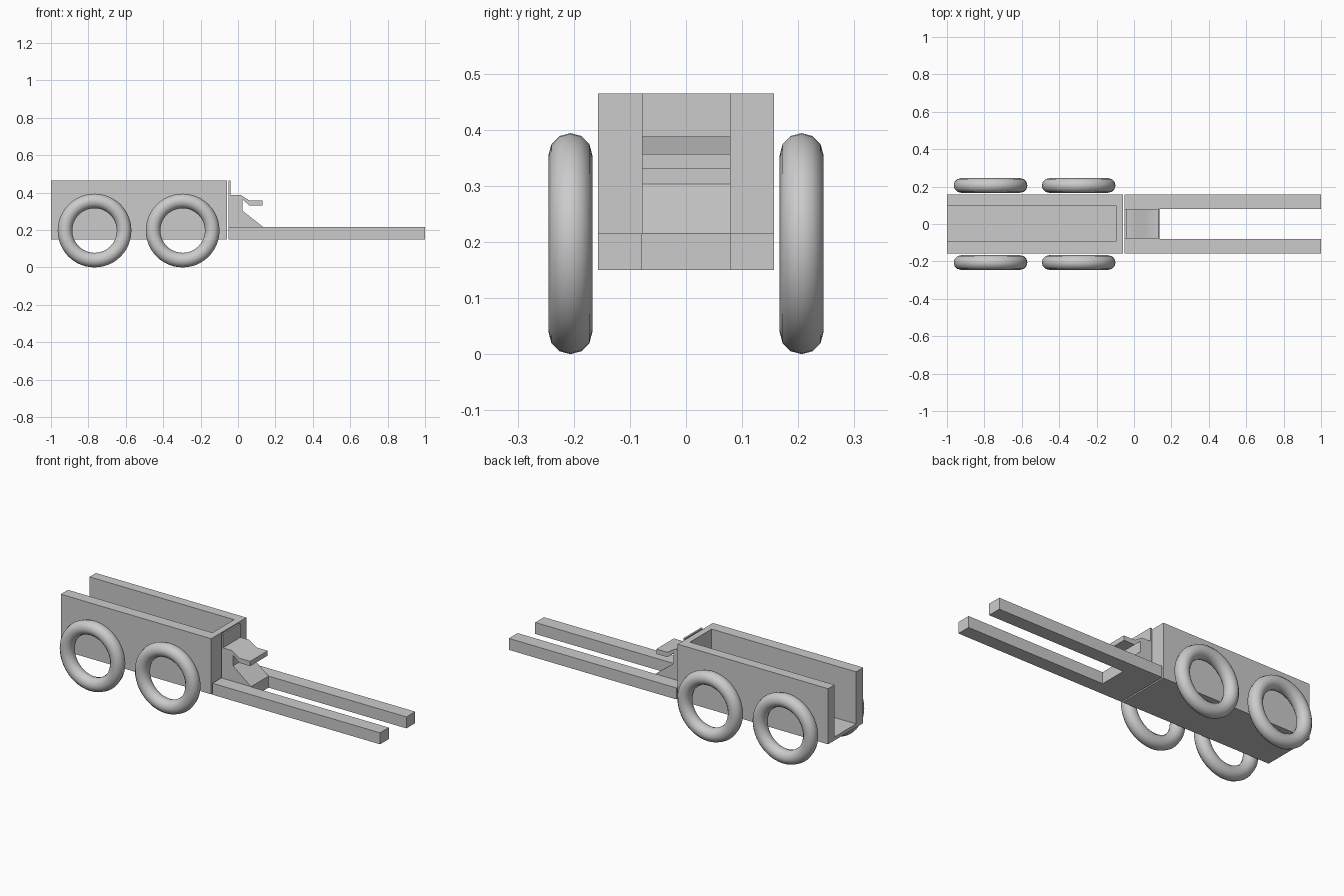
import bpy, bmesh
from math import pi, radians

if "Cube" in bpy.data.objects:
    bpy.data.objects.remove(bpy.data.objects["Cube"])


def prism(name, outline, place, depth):
    """Extrude a 2D outline; place maps (u, v, d) to a 3D point."""
    bm = bmesh.new()
    face = bm.faces.new([bm.verts.new(place(u, v, depth[0])) for u, v in outline])
    ext = bmesh.ops.extrude_face_region(bm, geom=[face])
    shift = [b - a for a, b in zip(place(0, 0, depth[0]), place(0, 0, depth[1]))]
    bmesh.ops.translate(bm, vec=shift,
                        verts=[e for e in ext["geom"] if isinstance(e, bmesh.types.BMVert)])
    bmesh.ops.recalc_face_normals(bm, faces=bm.faces)
    mesh = bpy.data.meshes.new(name)
    bm.to_mesh(mesh)
    bm.free()
    obj = bpy.data.objects.new(name, mesh)
    bpy.context.collection.objects.link(obj)
    return obj


def smooth(obj, angle):
    bpy.ops.object.select_all(action='DESELECT')
    obj.select_set(True)
    bpy.context.view_layer.objects.active = obj
    bpy.ops.object.shade_smooth_by_angle(angle=radians(angle))


def along_x(u, v, d):
    return (d, u, v)


def along_y(u, v, d):
    return (u, d, v)


def along_z(u, v, d):
    return (u, v, d)


# Trough body: U section, open at the rear, closed by a front wall
trough = [(-0.157, 0.15), (0.157, 0.15), (0.157, 0.465), (0.1, 0.465),
          (0.1, 0.17), (-0.093, 0.17), (-0.093, 0.465), (-0.157, 0.465)]
prism("trough_body", trough, along_x, (-1.0, -0.095))
wall = [(-0.157, 0.15), (0.157, 0.15), (0.157, 0.465), (-0.157, 0.465)]
prism("trough_front_wall", wall, along_x, (-0.095, -0.058))

# Forked base: two long arms joined by a cross piece
fork = [(-0.05, -0.157), (1.0, -0.157), (1.0, -0.079), (0.136, -0.079),
        (0.136, 0.079), (1.0, 0.079), (1.0, 0.157), (-0.05, 0.157)]
prism("fork_frame", fork, along_z, (0.15, 0.215))

# Seat: thin back rest, bent seat plate and sloping pedestal in one profile
seat = [(-0.05, 0.215), (0.136, 0.215), (0.024, 0.303), (0.024, 0.364),
        (0.0615, 0.33), (0.131, 0.33), (0.131, 0.357), (0.0615, 0.357),
        (0.013, 0.388), (-0.04, 0.388), (-0.04, 0.465), (-0.05, 0.465)]
smooth(prism("seat", seat, along_y, (-0.078, 0.079)), 50)

# Wheels: open tyres, two on each side
for end, x in (("rear", -0.767), ("front", -0.296)):
    for side, y in (("right", -0.206), ("left", 0.206)):
        bpy.ops.mesh.primitive_torus_add(
            location=(x, y, 0.197), rotation=(pi / 2, 0, 0),
            major_radius=0.158, minor_radius=0.039,
            major_segments=48, minor_segments=12)
        wheel = bpy.context.object
        wheel.name = f"{end}_{side}_wheel"
        smooth(wheel, 40)
